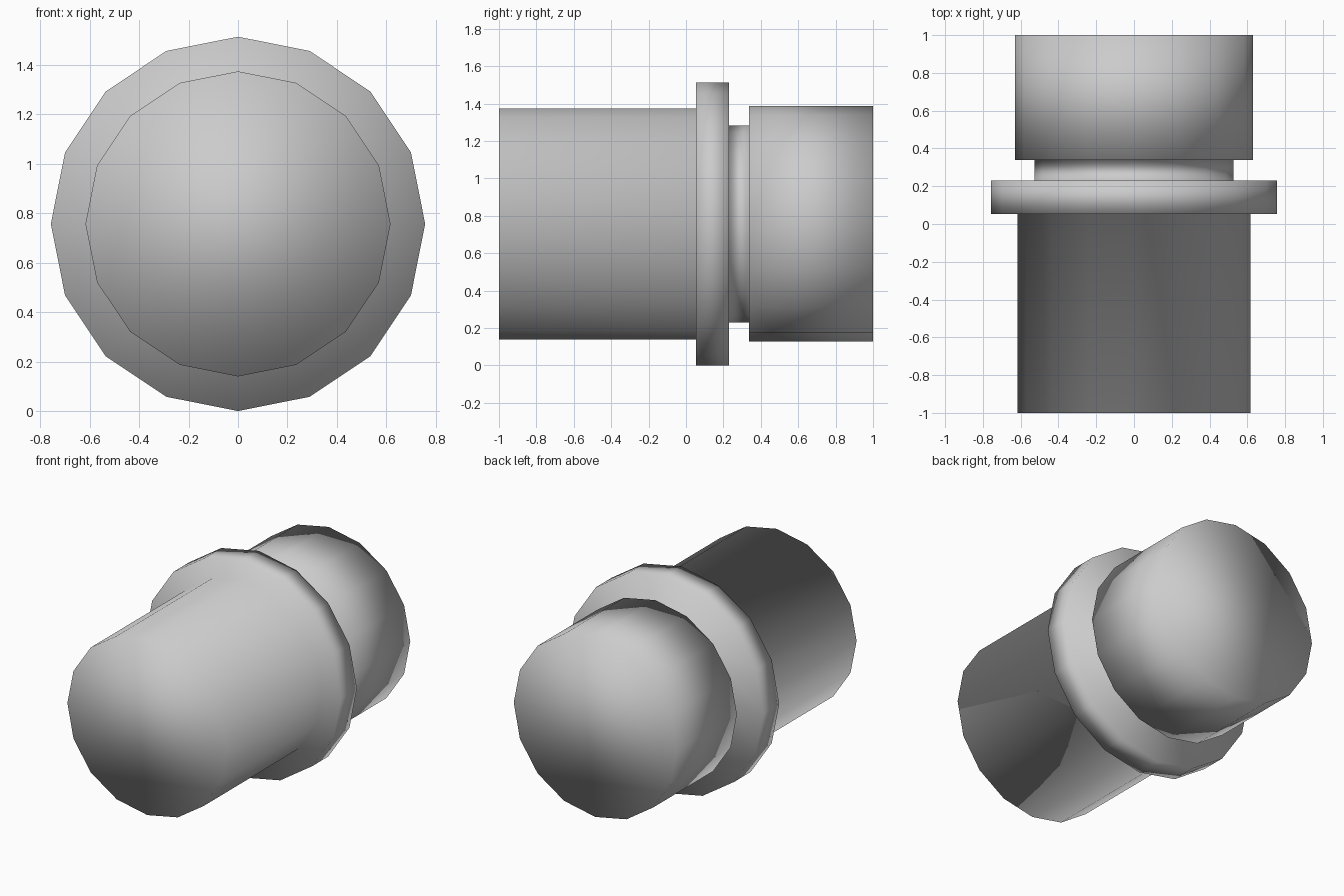
import bpy, bmesh
from math import sin, cos, tau

if "Cube" in bpy.data.objects:
    bpy.data.objects.remove(bpy.data.objects["Cube"])

SIDES = 16
CENTRE_Z = 0.757

# Stepped profile along y: (y, radius)
profile = [
    (-1.0, 0.617), (0.053, 0.617),   # front barrel
    (0.053, 0.757), (0.23, 0.757),   # flange
    (0.23, 0.527), (0.338, 0.527),   # neck groove
    (0.338, 0.63), (1.0, 0.63),      # rear barrel
]

bm = bmesh.new()
rings = []
for y, r in profile:
    rings.append([bm.verts.new((r * sin(tau * i / SIDES), y,
                                CENTRE_Z + r * cos(tau * i / SIDES)))
                  for i in range(SIDES)])

# Side walls and steps
for a, b in zip(rings, rings[1:]):
    for i in range(SIDES):
        j = (i + 1) % SIDES
        bm.faces.new((a[i], a[j], b[j], b[i]))

# End caps
bm.faces.new(rings[0])
bm.faces.new(rings[-1])

bmesh.ops.recalc_face_normals(bm, faces=bm.faces)
for f in bm.faces:
    f.smooth = True

mesh = bpy.data.meshes.new("flanged_plug")
bm.to_mesh(mesh)
bm.free()
bpy.context.collection.objects.link(bpy.data.objects.new("flanged_plug", mesh))
